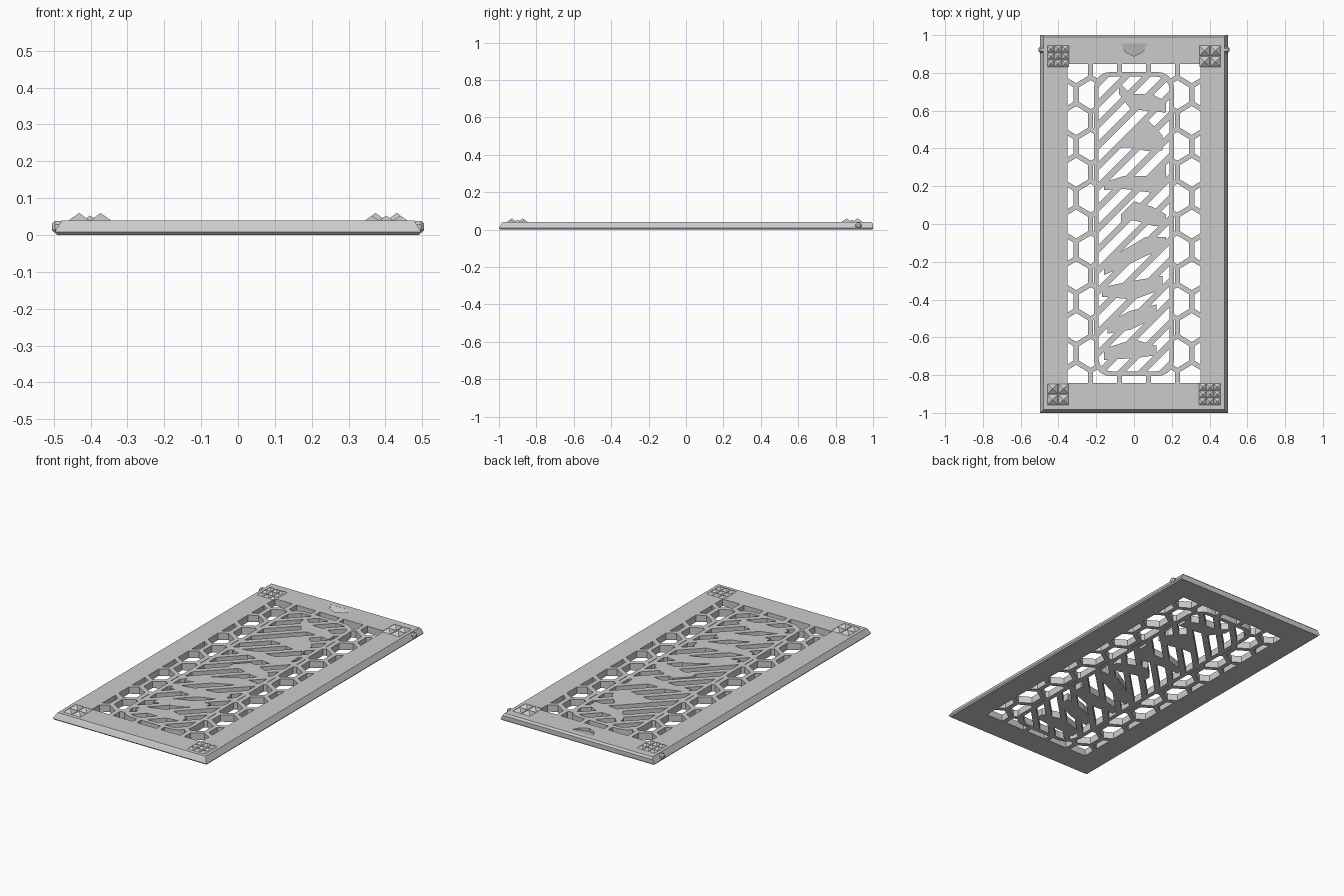
import bpy, bmesh, math

if "Cube" in bpy.data.objects:
    bpy.data.objects.remove(bpy.data.objects["Cube"])

grey = bpy.data.materials.new("plain grey")
grey.diffuse_color = (0.6, 0.6, 0.6, 1)
grey.use_nodes = True
grey.node_tree.nodes["Principled BSDF"].inputs["Base Color"].default_value = grey.diffuse_color


def make(name, bm):
    bmesh.ops.recalc_face_normals(bm, faces=bm.faces)
    me = bpy.data.meshes.new(name)
    bm.to_mesh(me)
    bm.free()
    me.materials.append(grey)
    ob = bpy.data.objects.new(name, me)
    bpy.context.collection.objects.link(ob)
    return ob


def loft(bm, rings):
    """Closed solid through rings of equal point count."""
    vs = [[bm.verts.new(p) for p in r] for r in rings]
    n = len(vs[0])
    bm.faces.new(vs[0][::-1])
    bm.faces.new(vs[-1])
    for a, b in zip(vs, vs[1:]):
        for i in range(n):
            bm.faces.new((a[i], a[(i + 1) % n], b[(i + 1) % n], b[i]))


def prisms(name, outlines, h):
    bm = bmesh.new()
    for o in outlines:
        loft(bm, [[(x, y, z) for x, y in o] for z in (-h, h)])
    return make(name, bm)


def boolean(target, cutter, op):
    cutter.hide_render = True
    m = target.modifiers.new("cut", 'BOOLEAN')
    m.operation, m.solver, m.object = op, 'EXACT', cutter
    bpy.context.view_layer.objects.active = target
    bpy.ops.object.modifier_apply(modifier=m.name)
    bpy.data.objects.remove(cutter, do_unlink=True)


def rect(hx, y0, y1):
    return [(-hx, y0), (hx, y0), (hx, y1), (-hx, y1)]


def round_rect(hx, hy, r, seg=5):
    pts = []
    for k, (sx, sy) in enumerate(((1, 1), (-1, 1), (-1, -1), (1, -1))):
        for i in range(seg + 1):
            a = math.pi / 2 * (k + i / seg)
            pts.append((sx * (hx - r) + r * math.cos(a), sy * (hy - r) + r * math.sin(a)))
    return pts


def ribbon(path):
    return [(x, y + w) for x, y, w in path] + [(x, y - w) for x, y, w in reversed(path)]


# panel with sloped edges
bm = bmesh.new()
loft(bm, [[(x, y, z) for x, y in rect(hx, y0, y1)] for hx, y0, y1, z in (
    (0.491, -0.992, 0.997, 0), (0.497, -1.0, 1.0, 0.008),
    (0.484, -0.988, 1.0, 0.03), (0.478, -0.981, 0.99, 0.04))])
panel = make("grille_panel", bm)

# honeycomb openings around the centre field
W, ROW, T = 0.153, 0.137, 0.027
R = (W - T) / math.sqrt(3)
hexes = []
for j in range(-6, 7):
    for i in range(-3, 4):
        cx, cy = (i + (j % 2) / 2) * W, j * ROW
        hexes.append([(cx + R * math.sin(k * math.pi / 3), cy + 1.05 * R * math.cos(k * math.pi / 3))
                      for k in range(6)])
honey = prisms("honeycomb_cutter", hexes, 0.1)
boolean(honey, prisms("window_limit", [rect(0.353, -0.842, 0.846)], 0.2), 'INTERSECT')
boolean(honey, prisms("border_limit", [round_rect(0.213, 0.805, 0.09)], 0.3), 'DIFFERENCE')
boolean(panel, honey, 'DIFFERENCE')

# diagonal slots, interrupted by winding solid ornament
slots = []
for k in range(-10, 11):
    c = k * 0.11
    slots.append([(-0.3, c - 0.332), (0.3, c + 0.268), (0.3, c + 0.332), (-0.3, c - 0.268)])
slot = prisms("slot_cutter", slots, 0.1)
boolean(slot, prisms("inner_limit", [round_rect(0.188, 0.78, 0.07)], 0.2), 'INTERSECT')
ornament = [
    [(-0.08, 0.72, 0.03), (-0.02, 0.65, 0.04), (0.1, 0.64, 0.045), (0.17, 0.62, 0.03)],
    [(-0.08, 0.42, 0.015), (0.0, 0.46, 0.055), (0.07, 0.47, 0.085), (0.15, 0.43, 0.04)],
    [(-0.16, 0.2, 0.02), (-0.05, 0.22, 0.035), (0.1, 0.21, 0.045), (0.17, 0.27, 0.04)],
    [(-0.07, 0.03, 0.02), (0.0, 0.07, 0.05), (0.1, 0.04, 0.05), (0.17, 0.02, 0.03)],
    [(-0.16, -0.24, 0.03), (-0.05, -0.18, 0.045), (0.06, -0.12, 0.05), (0.17, -0.1, 0.03)],
    [(-0.17, -0.36, 0.025), (0.0, -0.35, 0.05), (0.15, -0.31, 0.035)],
    [(-0.14, -0.55, 0.03), (-0.02, -0.51, 0.05), (0.12, -0.46, 0.035)],
    [(-0.16, -0.69, 0.03), (0.0, -0.66, 0.05), (0.12, -0.67, 0.025)],
]
boolean(slot, prisms("ornament_limit", [ribbon(p) for p in ornament], 0.3), 'DIFFERENCE')
boolean(panel, slot, 'DIFFERENCE')

# sloping thumb notch at the back edge
notch = [(-0.07, 0.955), (-0.045, 0.91), (0, 0.888), (0.045, 0.91), (0.07, 0.955)]
bm = bmesh.new()
loft(bm, [[(x, y, 0.022 + (y - 0.888) * 0.265) for x, y in notch], [(x, y, 0.08) for x, y in notch]])
boolean(panel, make("notch_cutter", bm), 'DIFFERENCE')

# pyramid studs: 3x3 and 2x2 groups on opposite corners
for name, cx, cy, n, h in (("back_left", -0.402, 0.888, 3, 0.013), ("back_right", 0.402, 0.888, 2, 0.02),
                           ("front_left", -0.402, -0.902, 2, 0.02), ("front_right", 0.402, -0.902, 3, 0.013)):
    bm = bmesh.new()
    p = 0.116 / n
    b = p * 0.47
    for i in range(n):
        for j in range(n):
            x, y = cx + (i - (n - 1) / 2) * p, cy + (j - (n - 1) / 2) * p
            base = [bm.verts.new((x + sx * b, y + sy * b, 0.04))
                    for sx, sy in ((-1, -1), (1, -1), (1, 1), (-1, 1))]
            tip = bm.verts.new((x, y, 0.04 + h))
            bm.faces.new(base[::-1])
            for k in range(4):
                bm.faces.new((base[k], base[(k + 1) % 4], tip))
    make(name + "_studs", bm)

# hinge pins on both sides
for name, s in (("left", -1), ("right", 1)):
    bm = bmesh.new()
    loft(bm, [[(s * x, 0.922 + r * math.cos(k * math.pi / 4 + math.pi / 8),
                0.022 + r * math.sin(k * math.pi / 4 + math.pi / 8)) for k in range(8)]
              for x, r in ((0.47, 0.017), (0.497, 0.017), (0.505, 0.01))])
    make(name + "_hinge_pin", bm)
